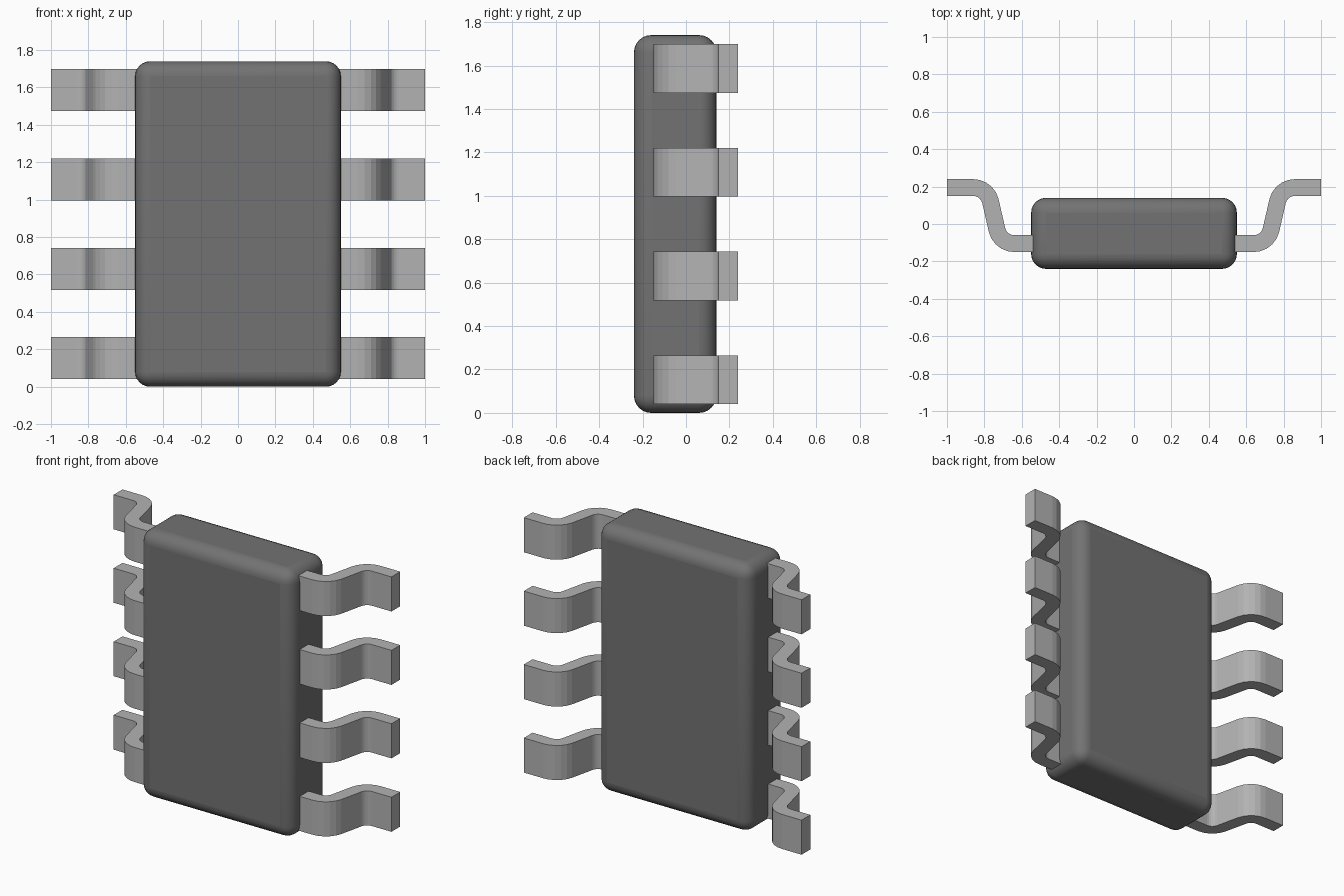
import bpy, bmesh
from math import radians, cos, sin

if "Cube" in bpy.data.objects:
    bpy.data.objects.remove(bpy.data.objects["Cube"])

# Chip body: box with rounded edges
bpy.ops.mesh.primitive_cube_add(size=1, location=(0, -0.05, 0.87))
body = bpy.context.object
body.name = "chip_body"
body.scale = (1.10, 0.38, 1.74)
bpy.ops.object.transform_apply(location=False, rotation=False, scale=True)
bev = body.modifiers.new("rounded_edges", 'BEVEL')
bev.width, bev.segments = 0.08, 6
bpy.ops.object.shade_smooth_by_angle(angle=radians(30))


def arc(cx, cy, r, a0, a1, n=5):
    angles = [radians(a0 + (a1 - a0) * i / n) for i in range(n + 1)]
    return [(cx + r * cos(a), cy + r * sin(a)) for a in angles]


# Gull-wing lead outline (x, y): front edge outward, back edge returning
INNER_R, OUTER_R = 0.05, 0.14
LOW, HIGH = (0.64, -0.01), (0.86, 0.10)
front_edge = ([(0.50, -0.15)] + arc(*LOW, OUTER_R, -90, -15)
              + arc(*HIGH, INNER_R, 165, 90) + [(1.0, 0.15)])
back_edge = ([(0.50, -0.06)] + arc(*LOW, INNER_R, -90, -15)
             + arc(*HIGH, OUTER_R, 165, 90) + [(1.0, 0.24)])


def add_lead(name, side, z0, height=0.225):
    bm = bmesh.new()
    front = [bm.verts.new((side * x, y, z0)) for x, y in front_edge]
    back = [bm.verts.new((side * x, y, z0)) for x, y in back_edge]
    for i in range(len(front) - 1):
        bm.faces.new((front[i], front[i + 1], back[i + 1], back[i]))
    ext = bmesh.ops.extrude_face_region(bm, geom=bm.faces[:], use_keep_orig=True)
    top = [g for g in ext["geom"] if isinstance(g, bmesh.types.BMVert)]
    bmesh.ops.translate(bm, vec=(0, 0, height), verts=top)
    bmesh.ops.recalc_face_normals(bm, faces=bm.faces[:])
    mesh = bpy.data.meshes.new(name)
    bm.to_mesh(mesh)
    bm.free()
    bpy.context.collection.objects.link(bpy.data.objects.new(name, mesh))


# Four leads on each side
for side, label in ((-1, "left"), (1, "right")):
    for i in range(4):
        add_lead(f"{label}_lead_{i + 1}", side, 0.04 + i * 0.478)

# Grey shades of the casing and the metal
for name, shade in (("casing", 0.17), ("metal", 0.45)):
    mat = bpy.data.materials.new(name)
    mat.diffuse_color = (shade, shade, shade, 1)
    mat.use_nodes = True
    mat.node_tree.nodes["Principled BSDF"].inputs["Base Color"].default_value = mat.diffuse_color
    for ob in bpy.context.collection.objects:
        if (ob == body) == (name == "casing"):
            ob.data.materials.append(mat)
